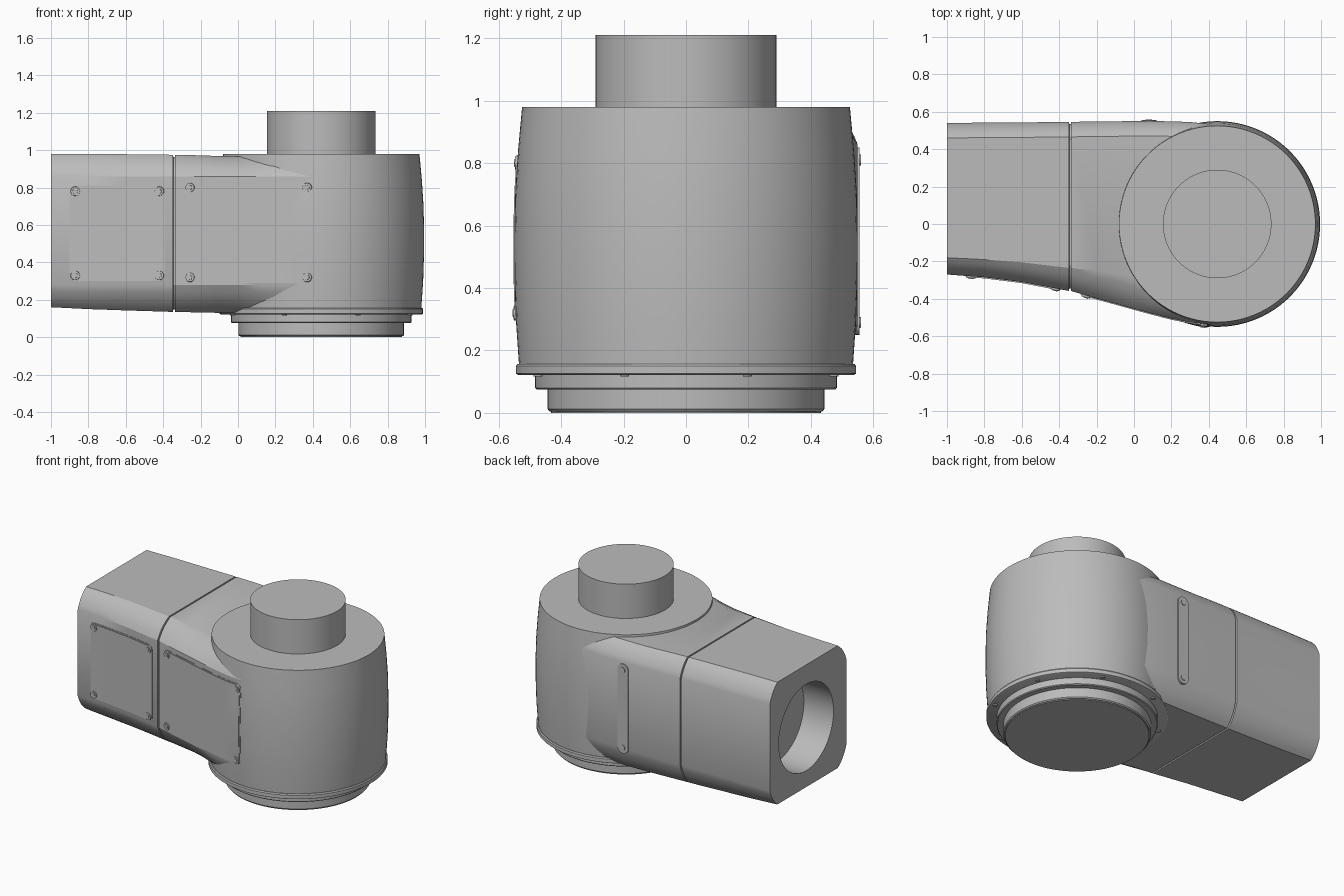
import bpy, bmesh
from math import pi, cos, sin, sqrt
from mathutils import Vector, Matrix

if "Cube" in bpy.data.objects:
    bpy.data.objects.remove(bpy.data.objects["Cube"])

CX = 0.445  # axis of the round housing
BULGE = [(0.155, 0.535), (0.3, 0.545), (0.43, 0.549), (0.55, 0.55), (0.7, 0.547), (0.84, 0.538), (0.98, 0.525)]
# Arm stations: x, front y, front chamfer y, back y, bottom z, top z
STATIONS = [(-1, -.27, -.18, .54, .16, .98), (-.8, -.285, -.19, .542, .15, .98),
            (-.6, -.31, -.205, .543, .143, .978), (-.35, -.358, -.235, .546, .135, .975),
            (-.33, -.363, -.237, .546, .135, .975), (-.2, -.398, -.25, .548, .132, .972),
            (-.1, -.425, -.262, .549, .13, .968), (0, -.453, -.29, .55, .128, .966),
            (.1, -.48, -.34, .55, .127, .966), (.2, -.506, -.4, .549, .127, .966),
            (.3, -.526, -.42, .545, .127, .966), (.4, -.535, -.43, .535, .127, .966)]


def material(name, rgb):
    m = bpy.data.materials.new(name)
    m.use_nodes = True
    m.diffuse_color = (*rgb, 1)
    m.node_tree.nodes["Principled BSDF"].inputs["Base Color"].default_value = (*rgb, 1)
    return m


GREY = material("machine grey", (0.5, 0.5, 0.5))


def finish(name, bm):
    bmesh.ops.recalc_face_normals(bm, faces=bm.faces[:])
    mesh = bpy.data.meshes.new(name)
    bm.to_mesh(mesh)
    bm.free()
    ob = bpy.data.objects.new(name, mesh)
    bpy.context.collection.objects.link(ob)
    mesh.materials.append(GREY)
    return ob


def smooth(ob, angle=30):
    bpy.ops.object.select_all(action='DESELECT')
    ob.select_set(True)
    bpy.context.view_layer.objects.active = ob
    bpy.ops.object.shade_smooth_by_angle(angle=angle * pi / 180)


def loft(rings, bm):
    """Skin closed rings of points and cap both ends."""
    loops = [[bm.verts.new(p) for p in ring] for ring in rings]
    n = len(loops[0])
    for a, b in zip(loops, loops[1:]):
        for i in range(n):
            bm.faces.new((a[i], a[(i + 1) % n], b[(i + 1) % n], b[i]))
    bm.faces.new(loops[0])
    bm.faces.new(loops[-1])


def turned(name, profile, sides=96):
    bm = bmesh.new()
    loft([[(CX + r * cos(2 * pi * i / sides), r * sin(2 * pi * i / sides), z)
           for i in range(sides)] for z, r in profile], bm)
    smooth(finish(name, bm))


def interp(table, x, col):
    for a, b in zip(table, table[1:]):
        if x <= b[0]:
            t = max(0, (x - a[0]) / (b[0] - a[0]))
            return a[col] + t * (b[col] - a[col])
    return table[-1][col]


def front_y(x, z):
    """Outer front surface: arm or round housing, whichever stands proud."""
    r = interp(BULGE, z, 1)
    d = r * r - (x - CX) ** 2
    return min(interp(STATIONS, x, 1), -sqrt(max(d, 0)))


# Round housing, base steps and top post
turned("housing", BULGE)
turned("base_flange", [(.122, .538), (.126, .545), (.15, .545), (.157, .54)])
turned("base_step", [(.075, .478), (.08, .483), (.125, .483)])
turned("base_foot", [(.005, .437), (.012, .443), (.08, .443)])
turned("foot_disc", [(0, .432), (.006, .432)])
turned("top_post", [(.97, .29), (1.21, .29)])


# Arm: chamfered section lofted along x
def section(x, yf, yc, yb, z0, z1, inset=0.0):
    yf, yc, yb, z0, z1 = yf + inset, yc + inset, yb - inset, z0 + inset, z1 - inset
    ybc = yb - .08
    lo, hi = .28, .86
    corners = [((yf, lo), (yf, z0), (yc, z0)), ((ybc, z0), (yb, z0), (yb, lo)),
               ((yb, hi), (yb, z1), (ybc, z1)), ((yc, z1), (yf, z1), (yf, hi))]
    ring = []
    for a, c, b in corners:
        a, b, c = Vector(a), Vector(b), Vector(c)
        ctrl = (a + b) / 2 * .65 + c * .35
        for i in range(6):
            t = i / 5
            p = a * (1 - t) ** 2 + ctrl * 2 * t * (1 - t) + b * t * t
            ring.append((x, p.x, p.y))
    return ring


rings = []
for s in STATIONS:
    if s[0] == -.35:  # seam groove between the two arm castings
        for x, inset in ((-.347, 0), (-.346, .012), (-.338, .012), (-.337, 0)):
            rings.append(section(x, *s[1:], inset))
    elif s[0] != -.33:
        rings.append(section(*s))
bm = bmesh.new()
loft(rings, bm)
arm = finish("arm", bm)

# Round socket in the arm end
bm = bmesh.new()
bmesh.ops.create_cone(bm, cap_ends=True, segments=64, radius1=.29, radius2=.29, depth=.44,
                      matrix=Matrix.Translation((-1, .155, .56)) @ Matrix.Rotation(pi / 2, 4, 'Y'))
cutter = finish("socket_cutter", bm)
cutter.hide_render = True
mod = arm.modifiers.new("socket", 'BOOLEAN')
mod.operation, mod.solver, mod.object = 'DIFFERENCE', 'EXACT', cutter
bpy.context.view_layer.objects.active = arm
bpy.ops.object.modifier_apply(modifier="socket")
bpy.data.objects.remove(cutter)
smooth(arm, 25)


def disc(bm, pos, normal, radius, depth):
    rot = Vector((0, 0, 1)).rotation_difference(Vector(normal)).to_matrix().to_4x4()
    bmesh.ops.create_cone(bm, cap_ends=True, segments=20, radius1=radius, radius2=radius * .85,
                          depth=depth, matrix=Matrix.Translation(pos) @ rot)


# Front cover plates that follow the surface, with corner screws
def cover(name, x0, x1, z0, z1, lift, corner=.03, cols=32):
    arcs = [corner * (1 - cos(pi / 2 * i / 5)) for i in range(6)]
    xs = [x0 + a for a in arcs]
    xs += [x0 + corner + (x1 - x0 - 2 * corner) * i / cols for i in range(1, cols)]
    xs += [x1 - a for a in reversed(arcs)]
    bm = bmesh.new()
    rows = []
    for x in xs:
        e = max(0, corner - min(x - x0, x1 - x))
        cut = corner - sqrt(max(0, corner ** 2 - e * e))
        za, zb = z0 + cut, z1 - cut
        zs = [za + (zb - za) * i / 8 for i in range(9)]
        ys = [front_y(x, z) for z in zs]
        rows.append([(x, y - lift, z) for y, z in zip(ys, zs)]
                    + [(x, y + .015, z) for y, z in reversed(list(zip(ys, zs)))])
    loft(rows, bm)
    smooth(finish(name, bm))


def screws(name, x0, x1, z0, z1):
    bm = bmesh.new()
    for x in (x0 + .03, x1 - .03):
        for z in (z0 + .03, z1 - .03):
            slope = (front_y(x + .02, z) - front_y(x - .02, z)) / .04
            n = Vector((slope, -1, 0)).normalized()
            p = Vector((x, front_y(x, z), z))
            disc(bm, p, n, .028, .02)
            disc(bm, p + n * .004, n, .015, .02)
    smooth(finish(name, bm))


for label, box in (("outer", (-.9, -.39, .3, .81)), ("inner", (-.285, .4, .29, .83))):
    x0, x1, z0, z1 = box
    cover(label + "_cover_rim", *box, .002)
    cover(label + "_cover", x0 + .008, x1 - .008, z0 + .008, z1 - .008, .006)
    screws(label + "_cover_screws", *box)

# Rounded strip with two screws on the back
bm = bmesh.new()
outline = [(.08 + .04 * cos(a), (.81 if a < pi else .29) + .04 * sin(a))
           for a in [pi * i / 12 for i in range(13)] + [pi + .001 + pi * i / 12 for i in range(13)]]
loft([[(x, y, z) for x, z in outline] for y in (.53, .556)], bm)
smooth(finish("back_strip", bm))
bm = bmesh.new()
for z in (.29, .81):
    disc(bm, (.08, .552, z), (0, 1, 0), .02, .016)
smooth(finish("back_strip_screws", bm))

# Bolts under the base flange
bm = bmesh.new()
for i in range(8):
    a = 2 * pi * (i + .5) / 8
    disc(bm, (CX + .513 * cos(a), .513 * sin(a), .122), (0, 0, -1), .016, .012)
smooth(finish("flange_bolts", bm))
